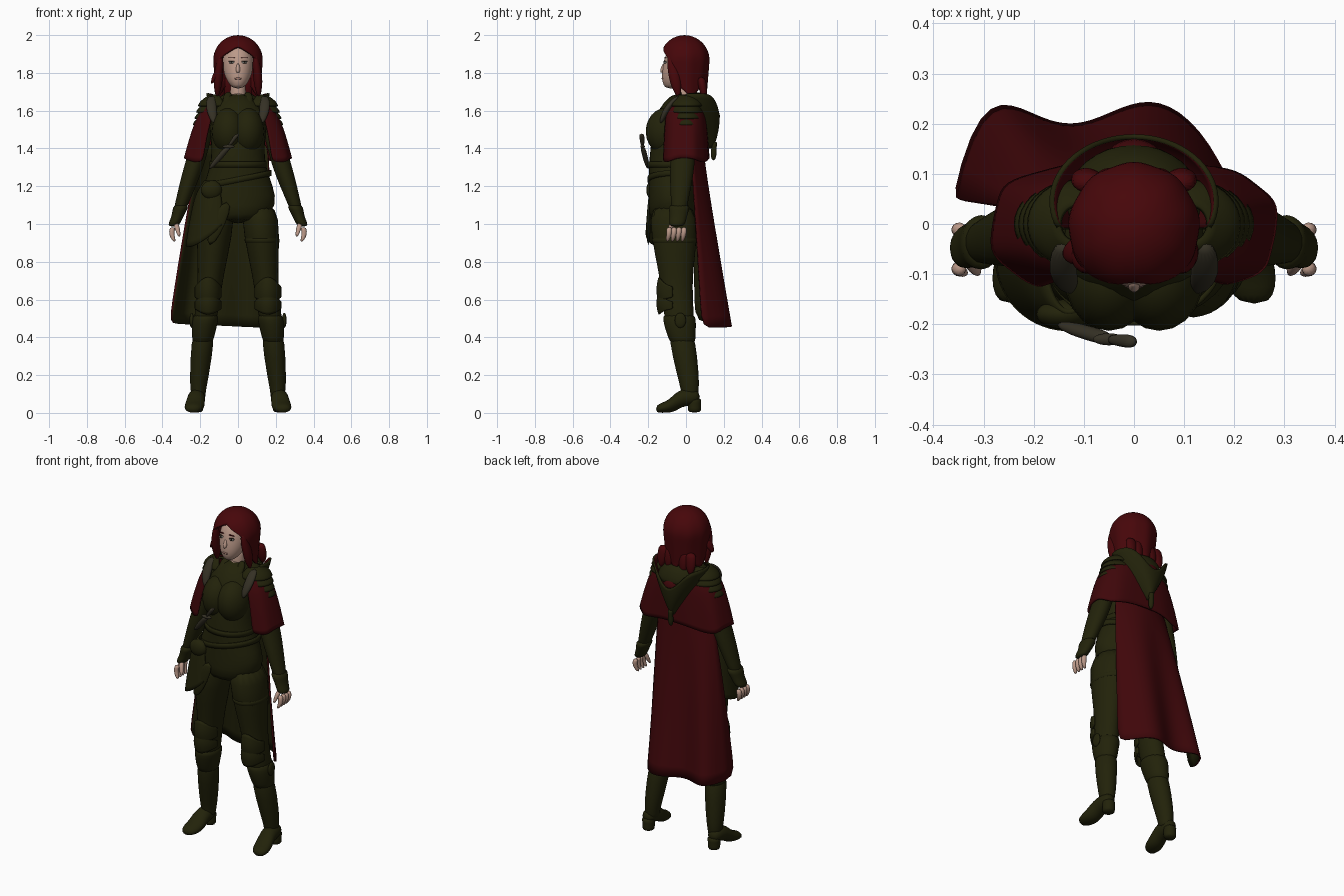
import bpy, bmesh
from math import sin, cos, pi, tau, radians, copysign
from mathutils import Matrix, Vector

default_cube = bpy.data.objects.get("Cube")
if default_cube:
    bpy.data.objects.remove(default_cube, do_unlink=True)


def material(name, red, green, blue):
    mat = bpy.data.materials.new(name)
    mat.use_nodes = True
    colour = (red, green, blue, 1)
    mat.diffuse_color = colour
    shader = mat.node_tree.nodes["Principled BSDF"]
    shader.inputs["Base Color"].default_value = colour
    shader.inputs["Roughness"].default_value = .8
    return mat


HAIR = material("hair red", .062, .002, .003)
CLOTH = material("cloak red", .05, .002, .003)
OLIVE = material("olive leather", .016, .016, .003)
BROWN = material("brown strap", .035, .03, .018)
SKIN = material("skin", .5, .32, .25)
LIPS = material("lips", .38, .2, .16)
WHITE = material("eye white", .5, .5, .45)
DARK = material("dark iris", .02, .015, .01)

# Joints of the left limbs
SHOULDER, ELBOW = Vector((.15, 0, 1.6)), Vector((.235, -.02, 1.3))
WRIST, KNUCKLES = Vector((.32, -.04, 1.04)), Vector((.345, -.05, .985))
HIP, KNEE, CALF = Vector((.11, -.07, 1.12)), Vector((.15, -.05, .65)), Vector((.18, -.03, .45))
ANKLE, HEEL = Vector((.21, .02, .14)), Vector((.22, .075, .085))
BALL_OF_FOOT, TOE = Vector((.23, -.09, .035)), Vector((.24, -.16, .02))
BACK, FRONT, OUTWARD = 90, -90, 0


def mix(start, end, t):
    return start + (end - start) * t


def along(path, t):
    step = t * (len(path) - 1)
    index = min(int(step), len(path) - 2)
    return mix(Vector(path[index]), Vector(path[index + 1]), step - index)


def finish(name, bm, mats, smooth=True):
    mesh = bpy.data.meshes.new(name)
    bm.to_mesh(mesh)
    bm.free()
    for mat in mats:
        mesh.materials.append(mat)
    mesh.shade_smooth()
    obj = bpy.data.objects.new(name, mesh)
    bpy.context.collection.objects.link(obj)
    if smooth:
        obj.modifiers.new("smooth", "SUBSURF").levels = 1
    return obj


def tube(name, path, radii, mat, depth=1.0, limit=1.0, lying=False, side=1, sides=16):
    """Closed body along a path, with evenly spaced radii; depth flattens its rings."""
    bm = bmesh.new()
    loops = []
    for k, radius in enumerate(radii):
        centre = along(path, k / (len(radii) - 1))
        other = min(radius * depth, limit)
        if lying:
            other = min(other, centre.z)
        loop = []
        for i in range(sides):
            a, b = radius * cos(tau * i / sides), other * sin(tau * i / sides)
            spot = centre + (Vector((a, 0, b)) if lying else Vector((a, b, 0)))
            loop.append(bm.verts.new((side * spot.x, spot.y, spot.z)))
        loops.append(loop)
    for low, high in zip(loops, loops[1:]):
        for i in range(sides):
            j = (i + 1) % sides
            bm.faces.new((low[i], low[j], high[j], high[i]))
    bm.faces.new(loops[0])
    bm.faces.new(loops[-1])
    bmesh.ops.recalc_face_normals(bm, faces=bm.faces)
    return finish(name, bm, [mat])


def sheet(name, point, mats, across, down, thickness=.01, side=1):
    """Cloth or plate from point(u, v); the second material lines the inside."""
    bm = bmesh.new()
    grid = []
    for j in range(down + 1):
        row = [Vector(point(i / across, j / down)) for i in range(across + 1)]
        grid.append([bm.verts.new((side * p.x, p.y, p.z)) for p in row])
    for upper, lower in zip(grid, grid[1:]):
        for i in range(across):
            bm.faces.new((upper[i], upper[i + 1], lower[i + 1], lower[i]))
    if side < 0:
        bmesh.ops.reverse_faces(bm, faces=bm.faces)
    bmesh.ops.remove_doubles(bm, verts=bm.verts, dist=.0001)
    obj = finish(name, bm, mats)
    solid = obj.modifiers.new("thickness", "SOLIDIFY")
    solid.thickness = thickness
    solid.material_offset = len(mats) - 1
    return obj


def ball(name, centre, radii, mat, side=1):
    bm = bmesh.new()
    place = Matrix.Translation((side * centre[0], centre[1], centre[2]))
    shape = place @ Matrix.Diagonal((*radii, 1))
    bmesh.ops.create_uvsphere(bm, u_segments=20, v_segments=12, radius=1, matrix=shape)
    return finish(name, bm, [mat], smooth=False)


def pair(make, name, *args, **options):
    for side, word in ((1, "left"), (-1, "right")):
        make(f"{word}_{name}", *args, side=side, **options)


def sweep(u, middle, half):
    return radians(middle + half * (1 - 2 * u))


def arc(angle, rx, ry, power=1.0):
    c, s = cos(angle), sin(angle)
    return rx * copysign(abs(c) ** power, c), ry * copysign(abs(s) ** power, s)


# Head and face
tube("neck", [(0, 0, 1.6), (0, -.01, 1.77)], [.05, .042, .042], SKIN)
tube("throat", [(0, -.045, 1.63), (0, -.02, 1.7)], [.01, .03, .035], SKIN, depth=.9)
tube("head", [(0, -.08, 1.715), (0, -.03, 1.82), (0, -.01, 1.96)],
     [.028, .06, .078, .084, .08, .05], SKIN, depth=1.15)
tube("nose", [(0, -.128, 1.8), (0, -.118, 1.85)], [.008, .013, .009, .005], SKIN)
ball("lips", (0, -.122, 1.77), (.02, .007, .006), LIPS)
pair(ball, "eye", (.034, -.11, 1.855), (.015, .007, .006), WHITE)
pair(ball, "iris", (.034, -.115, 1.855), (.006, .004, .006), DARK)
pair(ball, "eyelash", (.034, -.11, 1.862), (.018, .009, .002), DARK)
pair(ball, "eyebrow", (.034, -.11, 1.88), (.018, .006, .002), HAIR)


# Hair: a dome that parts over the face and falls to the shoulders
def hair_point(u, v):
    dome, fall = min(v / .6, 1), max(v - .6, 0)
    z = 1.87 + .13 * cos(dome * pi / 2)
    gap = 48 * min(max((1.945 - z) / .06, 0), 1) + 30 * fall
    angle = sweep(u, BACK, 180 - gap)
    reach = .132 * sin(dome * pi / 2) * (1 - .3 * fall) * (1 + .015 * sin(9 * angle) * dome)
    x, y = arc(angle, reach, reach)
    return x, y - .008, z - fall * (.42 + .06 * sin(5 * angle))


sheet("hair", hair_point, [HAIR], 36, 14, .014)
pair(tube, "front_lock", [(.09, -.085, 1.9), (.105, -.06, 1.78), (.11, -.04, 1.67)],
     [.01, .022, .025, .022, .006], HAIR, depth=1.3)
tube("flipped_lock", [(-.1, -.05, 1.82), (-.14, -.06, 1.74)], [.02, .02, .005], HAIR, depth=1.5)
for i in range(5):
    x = (i - 2) * .045
    tube(f"back_lock_{i + 1}", [(x, .08, 1.78), (x * 1.1, .1, 1.65)], [.03, .034, .03, .008], HAIR, depth=.7)

# Jacket from crotch to neck, and its trim
tube("jacket", [(0, -.07, 1), (0, -.07, 1.35), (0, -.015, 1.7)],
     [.13, .215, .19, .15, .14, .155, .155, .055], OLIVE, limit=.13)
pair(ball, "bust", (.05, -.105, 1.49), (.09, .108, .125), OLIVE)
pair(tube, "lapel", [(.03, -.16, 1.55), (.06, -.05, 1.67), (.05, -.03, 1.7)],
     [.025, .03, .025, .01], OLIVE, depth=.8)


def belt_point(u, v, height, reach, tilt):
    angle = sweep(u, 180, 180)
    x, y = arc(angle, reach, .137)
    return x, y - .067, height - .03 * v + tilt * cos(angle)


for name, height, reach, tilt in (("waist_belt", 1.33, .152, 0), ("slung_belt", 1.25, .18, .035)):
    sheet(name, lambda u, v: belt_point(u, v, height, reach, tilt), [OLIVE], 28, 1)
ball("belt_pouch", (-.14, -.18, 1.18), (.055, .03, .05), OLIVE)


# Coat tails
def tail_point(u, v):
    flare = v ** .5
    x, y = arc(sweep(u, 206, 86), mix(.05, .148, flare), mix(.11, .145, flare))
    hem = .945 - .07 * sin(pi * u) + .06 * (1 - u) ** 4
    return x - .13, y - .07, mix(1.23, hem, v)


sheet("right_coat_tail", tail_point, [OLIVE], 14, 6)
tube("coat_tail_point", [(-.06, -.195, 1.12), (-.15, -.2, .885)], [.03, .045, .02], OLIVE, depth=.3)
tube("thigh_band", [mix(HIP, KNEE, .39), mix(HIP, KNEE, .5)],
     [.088, .096, .094, .082], OLIVE, depth=1.3)

# Dagger slung across the chest
GUARD = (-.05, -.23, 1.41)
tube("dagger_sheath", [(-.15, -.2, 1.29), GUARD], [.01, .02, .02, .02], BROWN, depth=.7)
tube("dagger_grip", [GUARD, (0, -.235, 1.48)], [.01, .012, .016], BROWN)
ball("dagger_guard", GUARD, (.032, .012, .01), BROWN)

# Legs and boots
pair(tube, "leg", [HIP, KNEE, CALF], [.1, .097, .07, .064, .062, .06], OLIVE, depth=1.3)
pair(tube, "boot_shaft", [CALF, ANKLE, ANKLE - Vector((0, 0, .07))],
     [.062, .058, .046, .038, .04], OLIVE, depth=1.15)
pair(tube, "boot_foot", [HEEL, (.22, -.02, .08), BALL_OF_FOOT, TOE],
     [.03, .044, .047, .05, .053, .05, .03], OLIVE, lying=True)
heel_base = Vector((HEEL.x, .045, 0))
pair(tube, "boot_heel", [heel_base, heel_base + Vector((0, 0, .08))], [.036, .035, .035, .04], OLIVE)
pair(tube, "boot_cuff", [mix(KNEE, CALF, .6), CALF, mix(CALF, ANKLE, .3)],
     [.068, .071, .067, .06, .052], OLIVE, depth=1.25)
pair(ball, "boot_buckle", CALF + Vector((.065, 0, .04)), (.012, .03, .04), OLIVE)


# Pointed knee guards in two layers
def knee_point(u, v, top, bottom):
    peak = sin(pi * u) ** 2
    x, y = arc(sweep(u, FRONT, 80), .073, .092 + .012 * sin(pi * v))
    return x + .158, y - .055, mix(top + .05 * peak, bottom - .03 * peak, v)


for name, top, bottom in (("upper_knee_guard", .67, .61), ("lower_knee_guard", .59, .55)):
    pair(sheet, name, lambda u, v: knee_point(u, v, top, bottom), [OLIVE], 10, 4)

# Arms, gloves and hands
pair(tube, "arm", [SHOULDER, ELBOW, WRIST], [.04, .05, .052, .053, .047, .038, .03], OLIVE, depth=1.25)
pair(tube, "glove", [mix(ELBOW, WRIST, .75), WRIST, KNUCKLES],
     [.044, .038, .033, .032, .028], OLIVE, depth=1.4)
for i in range(4):
    root = KNUCKLES + Vector((0, .026 * (i - 1.5), 0))
    curl = [root, root + Vector((.01, 0, -.04)), root + Vector((-.01, -.01, -.08))]
    pair(tube, f"finger_{i + 1}", curl, [.016, .016, .014, .008], SKIN, sides=8)
pair(tube, "thumb", [(.33, -.07, 1.01), (.31, -.1, .93)], [.016, .015, .008], SKIN, sides=8)


# Layered shoulder armour with brown straps
def shoulder_point(u, v, layer):
    bulge = sin(v * pi / 2)
    x, y = arc(sweep(u, OUTWARD, 115), mix(.035, .1, bulge) + .009 * layer, mix(.04, .09, bulge))
    return x + .115, y, 1.685 - .033 * layer - .06 * v


for layer in range(4):
    pair(sheet, f"shoulder_plate_{layer + 1}", lambda u, v: shoulder_point(u, v, layer), [OLIVE], 12, 3)
pair(tube, "shoulder_strap", [(.14, -.04, 1.68), (.145, -.1, 1.62), (.125, -.135, 1.53)],
     [.02, .028, .028, .012], BROWN, depth=.7)


# Cloak: short shoulder cape over a long lined one
def capelet_point(u, v):
    angle = sweep(u, BACK, 147)
    ripple = 1 + .02 * v * sin(8 * angle)
    x, y = arc(angle, mix(.17, .285, v ** .6) * ripple, mix(.1, .132, v ** .5) * ripple, .7)
    return x, y - .008, mix(1.63, 1.34 + .012 * cos(4 * angle), v)


def cloak_point(u, v):
    wave = .215 + .03 * cos(10 * u - 1) + .04 * (1 - u) ** 2
    hem_y = wave - .22 * (1 - u) ** 12 - .1 * u ** 12
    x = mix(mix(-.19, .16, u), mix(-.365, .19, u), v ** .8)
    y = mix(.03 + .06 * sin(pi * u), hem_y, v)
    return x, y, mix(1.42, .475 - .025 * u, v)


sheet("shoulder_cape", capelet_point, [CLOTH], 32, 6)
sheet("long_cloak", cloak_point, [CLOTH, OLIVE], 14, 8)


# Lowered hood, its red lining showing in the notch of the rim
def hood_point(u, v):
    angle = sweep(u, BACK, 115)
    rim = 1.69 - .12 * max(sin(angle), 0) ** 6
    x, y = arc(angle, .17 * (1 - .93 * v ** 1.4), .135 - .035 * v ** 2)
    return x, y + .045, mix(rim, 1.4, v)


sheet("hood", hood_point, [OLIVE, CLOTH], 20, 6)
ball("hood_lining", (0, .11, 1.575), (.065, .06, .06), CLOTH)
tube("hood_collar", [(0, .04, 1.57), (0, .05, 1.7)], [.15, .14, .115, .075], OLIVE, depth=.85)
tube("hood_tassel", [(0, .15, 1.44), (0, .145, 1.335)], [.02, .012, .018, .008], OLIVE)
